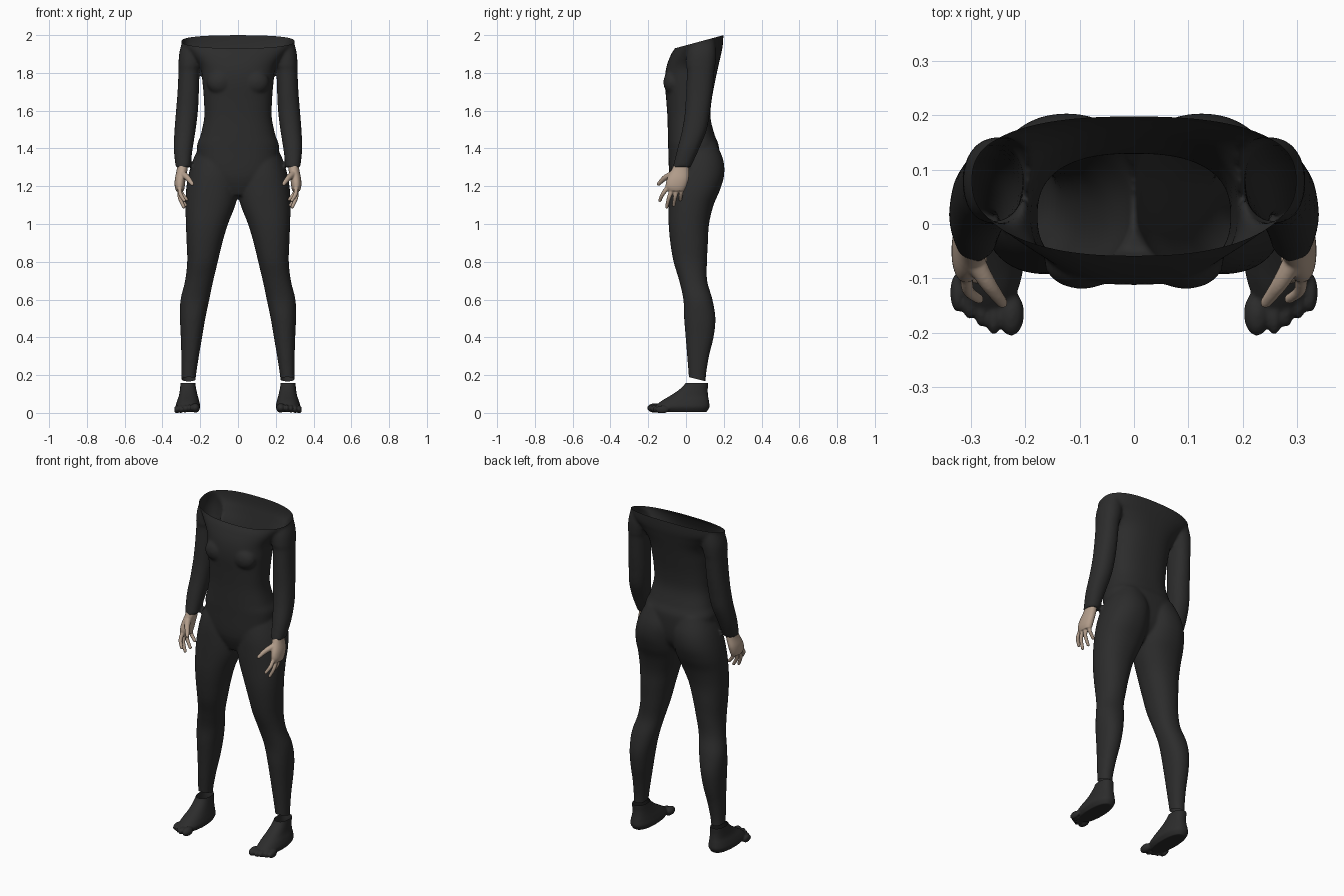
import bpy, bmesh, math
from mathutils import Vector, Matrix

cube = bpy.data.objects.get("Cube")
if cube:
    bpy.data.objects.remove(cube, do_unlink=True)


def material(name, rgb):
    m = bpy.data.materials.new(name)
    m.use_nodes = True
    m.diffuse_color = (*rgb, 1)
    bsdf = m.node_tree.nodes["Principled BSDF"]
    bsdf.inputs["Base Color"].default_value = (*rgb, 1)
    bsdf.inputs["Roughness"].default_value = 0.7
    return m


SUIT = material("charcoal suit", (0.025, 0.025, 0.025))
SKIN = material("skin", (0.45, 0.34, 0.26))


def spline(rows, steps=5):
    """Catmull-Rom interpolation of rows of numbers."""
    rows = [Vector(r) for r in rows]
    out = []
    for i in range(len(rows) - 1):
        a, b, c, d = rows[max(i - 1, 0)], rows[i], rows[i + 1], rows[min(i + 2, len(rows) - 1)]
        for k in range(steps):
            t = k / steps
            out.append(b + (c - a) * (t / 2) + (a * 2 - b * 5 + c * 4 - d) * (t * t / 2)
                       + (b * 3 - a - c * 3 + d) * (t ** 3 / 2))
    return out + [rows[-1]]


def loft(bm, rows, side=1, power=2.2, segs=40):
    """Closed loft; each row is z, x min, x max, y min, y max."""
    rings = []
    for z, x0, x1, y0, y1 in spline(rows):
        ring = []
        for i in range(segs):
            a = math.tau * i / segs
            c, s = math.cos(a), math.sin(a)
            px = math.copysign(abs(c) ** (2 / power), c) * (x1 - x0) / 2 + (x0 + x1) / 2
            py = math.copysign(abs(s) ** (2 / power), s) * (y1 - y0) / 2 + (y0 + y1) / 2
            ring.append(bm.verts.new((side * px, py, z)))
        rings.append(ring)
    for lo, hi in zip(rings, rings[1:]):
        for i in range(segs):
            j = (i + 1) % segs
            bm.faces.new((lo[i], lo[j], hi[j], hi[i]))
    bm.faces.new(rings[0][::-1])
    bm.faces.new(rings[-1])


def blob(bm, centre, size, side=1):
    c = Vector(centre)
    c.x *= side
    mat = Matrix.Translation(c) @ Matrix.Diagonal((*size, 1))
    bmesh.ops.create_icosphere(bm, subdivisions=3, radius=1, matrix=mat)


def digit(bm, path, r0, r1, side):
    """Tapered finger made from a row of overlapping balls."""
    pts = spline(path, 8)
    for i, p in enumerate(pts):
        r = r0 + (r1 - r0) * i / (len(pts) - 1)
        blob(bm, p, (r, r, r), side)


def finish(bm, name, mat, voxel, smooth, cuts=()):
    """Fuse the overlapping volumes into one skin, then open it along planes."""
    bmesh.ops.recalc_face_normals(bm, faces=bm.faces)
    me = bpy.data.meshes.new(name)
    bm.to_mesh(me)
    bm.free()
    ob = bpy.data.objects.new(name, me)
    bpy.context.collection.objects.link(ob)
    bpy.ops.object.select_all(action="DESELECT")
    bpy.context.view_layer.objects.active = ob
    ob.select_set(True)
    mod = ob.modifiers.new("fuse", "REMESH")
    mod.mode = "VOXEL"
    mod.voxel_size = voxel
    bpy.ops.object.modifier_apply(modifier="fuse")
    mod = ob.modifiers.new("soften", "SMOOTH")
    mod.iterations = smooth
    bpy.ops.object.modifier_apply(modifier="soften")
    bm = bmesh.new()
    bm.from_mesh(ob.data)
    for co, no in cuts:
        bmesh.ops.bisect_plane(bm, geom=bm.verts[:] + bm.edges[:] + bm.faces[:],
                               plane_co=co, plane_no=no, clear_outer=True)
    bm.to_mesh(ob.data)
    bm.free()
    ob.data.materials.clear()
    ob.data.materials.append(mat)
    bpy.ops.object.shade_smooth()
    return ob


# Bodysuit: torso, bust, legs and sleeves
body = bmesh.new()
torso = [(1.15, .05, -.05, .08), (1.25, .19, -.086, .16), (1.4, .217, -.094, .175),
         (1.47, .198, -.096, .152), (1.56, .179, -.098, .13), (1.65, .18, -.104, .135),
         (1.75, .188, -.112, .153), (1.83, .2, -.104, .17), (1.9, .25, -.078, .186),
         (1.96, .298, -.045, .196), (2.09, .29, -.03, .2)]
loft(body, [(z, -x, x, f, b) for z, x, f, b in torso], power=2.5, segs=64)
leg = [(.13, .228, .298, .018, .105), (.2, .222, .299, .014, .106), (.3, .207, .3, .006, .122),
       (.4, .19, .303, -.002, .146), (.5, .173, .307, -.01, .156), (.6, .152, .304, -.014, .14),
       (.7, .131, .28, -.036, .112), (.8, .107, .269, -.066, .111), (.9, .083, .272, -.083, .116),
       (1., .053, .276, -.092, .122), (1.1, .014, .278, -.092, .146), (1.18, -.004, .275, -.09, .18),
       (1.26, -.006, .262, -.085, .202), (1.34, -.005, .238, -.07, .197), (1.43, .02, .195, -.04, .16)]
sleeve = [(1.3, .252, .33, -.07, .025), (1.4, .24, .34, -.045, .07), (1.5, .224, .336, -.02, .11),
          (1.6, .212, .328, -.005, .127), (1.7, .207, .32, 0, .14), (1.81, .203, .315, .005, .15),
          (1.84, .196, .315, .0, .155), (1.91, .185, .31, .005, .16), (2.0, .19, .285, .03, .15)]
for s in (1, -1):
    loft(body, leg, s)
    loft(body, sleeve, s)
    blob(body, (.095, -.07, 1.75), (.07, .05, .065), s)
finish(body, "bodysuit", SUIT, .0085, 5,
       [((0, 0, 1.946), (0, -.27, 1)), ((0, .06, .178), (0, -.25, -1))])

# Feet with five toes each, and hands with curled fingers
foot = [(.004, .215, .315, -.14, .108), (.03, .2, .33, -.165, .124), (.06, .205, .324, -.135, .122),
        (.09, .213, .313, -.085, .117), (.12, .22, .308, -.04, .115), (.15, .225, .305, -.008, .117),
        (.18, .228, .303, .005, .117)]
palm = [(1.34, .265, .32, -.05, .015), (1.29, .267, .324, -.075, .016),
        (1.24, .277, .334, -.1, .014), (1.2, .282, .335, -.108, .002), (1.175, .287, .328, -.095, -.01)]
fingers = [[(.308, -.092, 1.2), (.305, -.122, 1.16), (.285, -.138, 1.125)],
           [(.31, -.07, 1.19), (.308, -.09, 1.14), (.287, -.102, 1.09)],
           [(.31, -.046, 1.19), (.305, -.057, 1.145), (.278, -.065, 1.1)],
           [(.308, -.022, 1.2), (.3, -.025, 1.165), (.272, -.03, 1.13)]]
for s, label in ((1, "left"), (-1, "right")):
    bm = bmesh.new()
    loft(bm, foot, s, 2.4)
    blob(bm, (.226, -.165, .026), (.024, .041, .025), s)
    for i in range(4):
        blob(bm, (.258 + i * .022, -.168 + i * .014, .024 - i * .002), (.014, .036, .021), s)
    finish(bm, label + "_foot", SUIT, .005, 3, [((0, 0, .157), (0, 0, 1))])

    bm = bmesh.new()
    loft(bm, palm, s)
    for path in fingers:
        digit(bm, path, .013, .009, s)
    digit(bm, [(.295, -.065, 1.265), (.268, -.11, 1.245), (.242, -.145, 1.212)], .02, .01, s)
    finish(bm, label + "_hand", SKIN, .004, 2)
